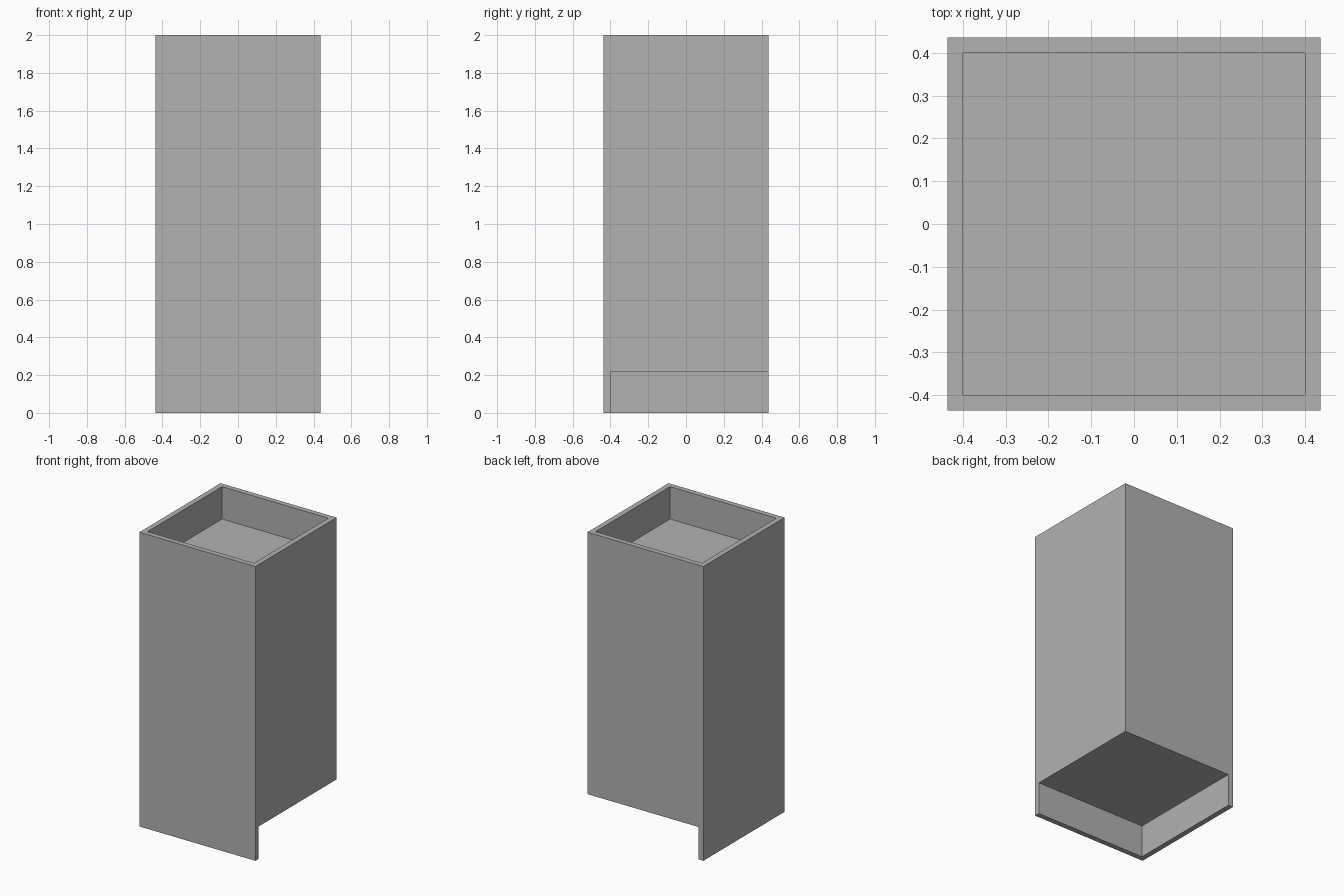
import bpy
from mathutils import Vector

HALF = 0.436      # half of the outer width
INNER = 0.4       # half of the inner width
HEIGHT = 2.0
DEPTH = 0.22      # depth of the top tray and of the open base

if "Cube" in bpy.data.objects:
    bpy.data.objects.remove(bpy.data.objects["Cube"], do_unlink=True)

# Plain grey finish
grey = bpy.data.materials.new("plain_grey")
grey.use_nodes = True
colour = (0.445, 0.445, 0.445, 1)
grey.diffuse_color = colour
for node in grey.node_tree.nodes:
    if node.type == 'BSDF_PRINCIPLED':
        node.inputs["Base Color"].default_value = colour


def box(name, low, high):
    """Box between two opposite corners."""
    low, high = Vector(low), Vector(high)
    bpy.ops.mesh.primitive_cube_add(size=1, location=(low + high) / 2)
    obj = bpy.context.object
    obj.name = name
    obj.scale = high - low
    bpy.ops.object.transform_apply(location=True, rotation=False, scale=True)
    obj.data.materials.append(grey)
    return obj


def cut(target, cutter):
    """Subtract a cutter from the target, then remove the cutter."""
    cutter.hide_render = True
    mod = target.modifiers.new("cut", 'BOOLEAN')
    mod.operation = 'DIFFERENCE'
    mod.solver = 'EXACT'
    mod.object = cutter
    bpy.context.view_layer.objects.active = target
    bpy.ops.object.modifier_apply(modifier=mod.name)
    bpy.data.objects.remove(cutter, do_unlink=True)


# Tall square pedestal
pedestal = box("pedestal", (-HALF, -HALF, 0), (HALF, HALF, HEIGHT))

# Open tray sunk into the top
cut(pedestal, box("tray_cutter", (-INNER, -INNER, HEIGHT - DEPTH),
                  (INNER, INNER, HEIGHT + 1)))

# Open base, leaving skirts along the -y and -x sides only
cut(pedestal, box("base_cutter", (-INNER, -INNER, -1), (1, 1, DEPTH)))
